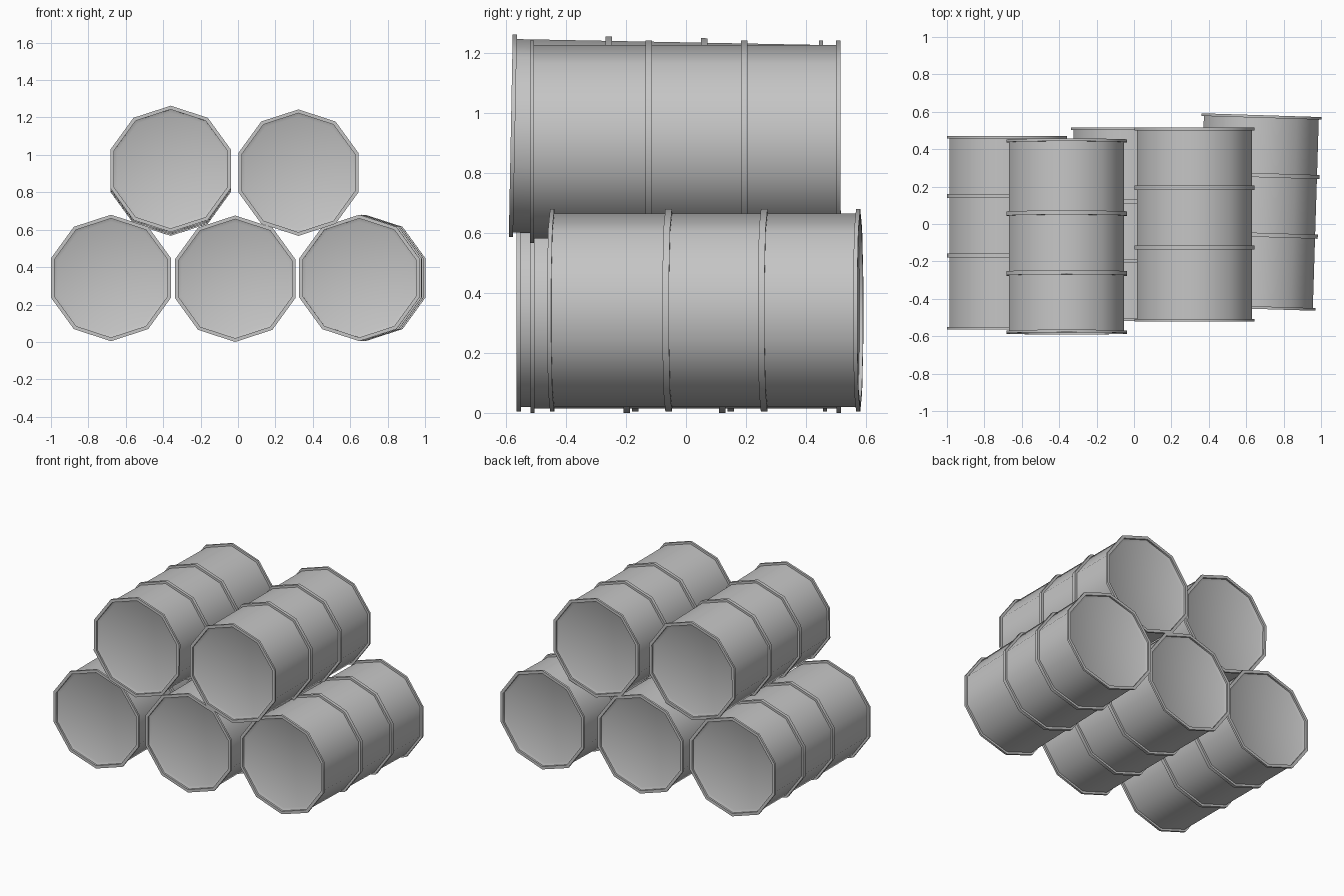
import bpy
import bmesh
from math import radians, pi, sin, cos
from mathutils import Vector

default = bpy.data.objects.get("Cube")
if default:
    bpy.data.objects.remove(default, do_unlink=True)

steel = bpy.data.materials.new("grey steel")
steel.use_nodes = True
grey = (0.56, 0.56, 0.56, 1.0)
steel.diffuse_color = grey
steel.node_tree.nodes["Principled BSDF"].inputs["Base Color"].default_value = grey

SIDES = 10
HALF = 0.518      # half the barrel length
RIM = 0.338       # radius of end rims and hoops
BODY = 0.323      # radius of the drum wall
LIP = 0.318       # inner radius of the end rims


def band(y, width):
    """Profile of a raised hoop around the drum."""
    a, b = y - width / 2, y + width / 2
    return [(BODY, a), (RIM, a), (RIM, b), (BODY, b)]


def end(sign):
    """Profile from the recessed lid out to the rim."""
    pts = [(0.30, HALF - 0.02), (LIP, HALF - 0.012), (LIP, HALF),
           (RIM, HALF), (RIM, HALF - 0.014), (BODY, HALF - 0.014)]
    return [(r, sign * y) for r, y in pts]


def barrel_mesh():
    profile = end(-1) + band(-0.122, 0.022) + band(0.197, 0.022) + end(1)[::-1]
    bm = bmesh.new()
    rings = []
    for r, y in profile:
        angles = [2 * pi * i / SIDES for i in range(SIDES)]
        rings.append([bm.verts.new((r * sin(a), y, r * cos(a))) for a in angles])
    # Drum wall, hoops and rims
    for lower, upper in zip(rings, rings[1:]):
        for i in range(SIDES):
            j = (i + 1) % SIDES
            bm.faces.new((lower[i], lower[j], upper[j], upper[i]))
    # Lids
    for ring in (rings[0], rings[-1]):
        hub = bm.verts.new(Vector((0, ring[0].co.y, 0)))
        for i in range(SIDES):
            bm.faces.new((ring[i], ring[(i + 1) % SIDES], hub))
    bmesh.ops.recalc_face_normals(bm, faces=bm.faces[:])
    # Smooth around the drum, sharp at hoops and rims
    for f in bm.faces:
        f.smooth = True
    for e in bm.edges:
        e.smooth = e.calc_face_angle(0) < radians(45)
    mesh = bpy.data.meshes.new("barrel")
    bm.to_mesh(mesh)
    bm.free()
    mesh.materials.append(steel)
    return mesh


# name, centre, pitch and turn in degrees
barrels = [
    ("bottom_right_barrel", (-0.679, -0.047, 0.342), 0, 0),
    ("bottom_middle_barrel", (-0.015, -0.001, 0.338), 0, 180),
    ("bottom_left_barrel", (0.665, 0.064, 0.342), 0, -1.8),
    ("top_right_barrel", (-0.36, -0.067, 0.915), 1.1, 180),
    ("top_left_barrel", (0.323, -0.003, 0.905), 0, 0),
]

shared = barrel_mesh()
for name, centre, pitch, turn in barrels:
    ob = bpy.data.objects.new(name, shared)
    ob.location = centre
    ob.rotation_euler = (radians(pitch), 0, radians(turn))
    bpy.context.collection.objects.link(ob)
